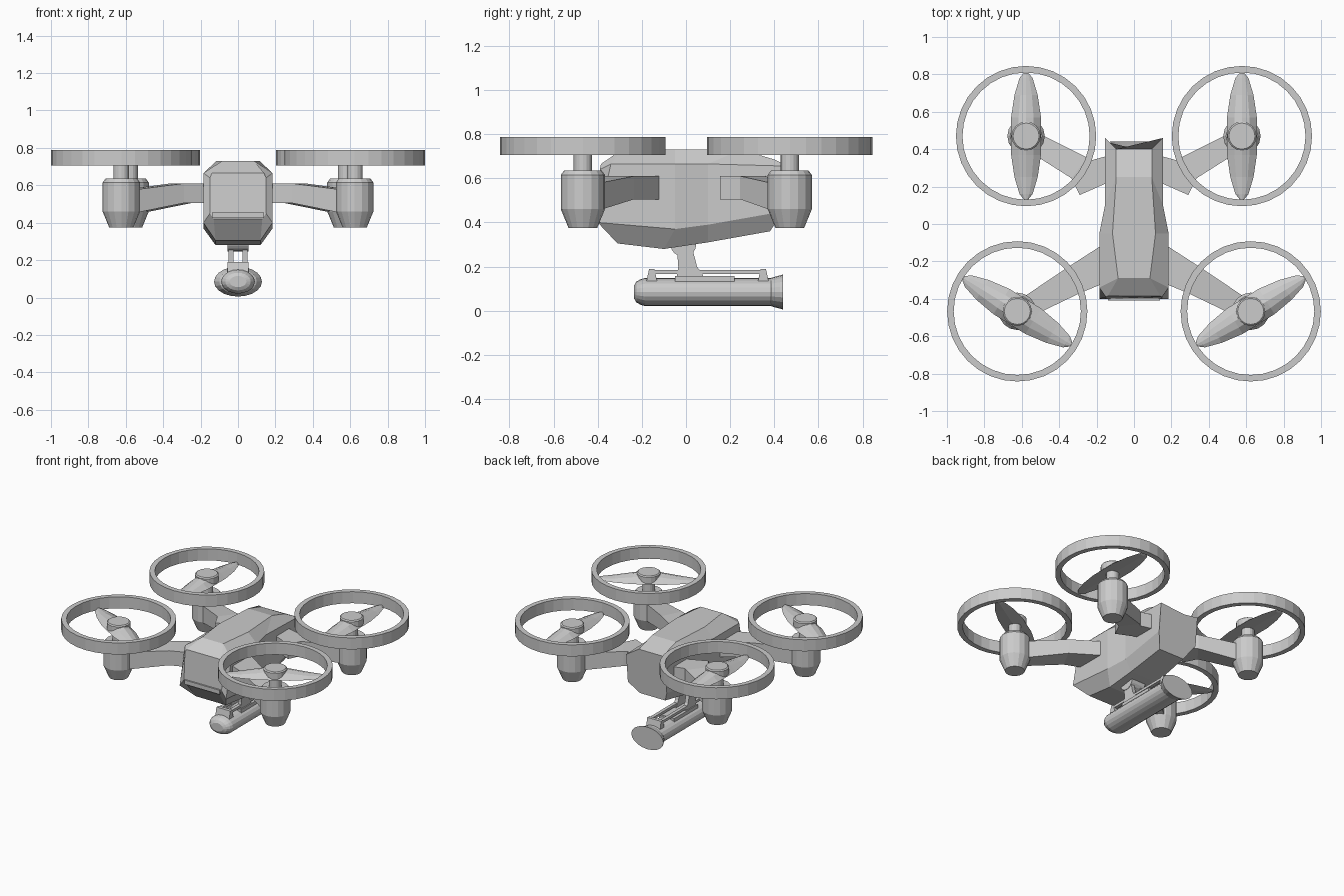
import bpy, bmesh, math
from mathutils import Matrix, Vector

if "Cube" in bpy.data.objects:
    bpy.data.objects.remove(bpy.data.objects["Cube"])

GREY = (0.6, 0.6, 0.6, 1)
mat = bpy.data.materials.new("light_grey")
mat.use_nodes = True
mat.diffuse_color = GREY
mat.node_tree.nodes["Principled BSDF"].inputs["Base Color"].default_value = GREY


def finish(name, bm, loc=(0, 0, 0)):
    bmesh.ops.recalc_face_normals(bm, faces=bm.faces)
    me = bpy.data.meshes.new(name)
    bm.to_mesh(me)
    bm.free()
    me.materials.append(mat)
    ob = bpy.data.objects.new(name, me)
    ob.location = loc
    bpy.context.collection.objects.link(ob)
    return ob


def loft(name, sections, closed=False, loc=(0, 0, 0)):
    """Skin a row of equal-length loops; cap the ends unless closed."""
    bm = bmesh.new()
    rows = [[bm.verts.new(p) for p in s] for s in sections]
    pairs = list(zip(rows, rows[1:]))
    if closed:
        pairs.append((rows[-1], rows[0]))
    else:
        bm.faces.new(rows[0])
        bm.faces.new(rows[-1])
    n = len(rows[0])
    for a, b in pairs:
        for i in range(n):
            j = (i + 1) % n
            bm.faces.new((a[i], a[j], b[j], b[i]))
    return finish(name, bm, loc)


def lathe(name, profile, loc, sides=16, closed=False):
    """Turn (radius, z) points about the z axis."""
    loops = [[(r * math.cos(2 * math.pi * i / sides), r * math.sin(2 * math.pi * i / sides), z)
              for i in range(sides)] for r, z in profile]
    return loft(name, loops, closed, loc)


def box(name, lo, hi):
    loops = [[(lo[0], lo[1], z), (hi[0], lo[1], z), (hi[0], hi[1], z), (lo[0], hi[1], z)]
             for z in (lo[2], hi[2])]
    return loft(name, loops)


def plate(name, x0, x1, outline):
    """Extrude a (y, z) outline across x."""
    return loft(name, [[(x, y, z) for y, z in outline] for x in (x0, x1)])


# Hull: half-sections as top, shoulder, lower side, bottom
stations = [
    [(.095, .40, .685), (.155, .46, .655), (.155, .44, .45), (.10, .38, .36)],
    [(.095, .25, .73), (.155, .10, .665), (.155, .10, .39), (.11, .10, .31)],
    [(.115, -.05, .73), (.185, -.05, .665), (.185, -.05, .37), (.12, -.10, .28)],
    [(.085, -.29, .73), (.185, -.34, .665), (.185, -.40, .40), (.12, -.31, .305)],
    [(.14, -.385, .665), (.15, -.39, .64), (.15, -.40, .45), (.13, -.40, .42)],
]
loft("hull", [s + [(-x, y, z) for x, y, z in reversed(s)] for s in stations])
box("nose_strip", (-.14, -.41, .425), (.14, -.39, .455))

# Arms: inner and outer plan edges with bottom and top heights
front_arm = [((.12, -.08), (.12, -.30), .505, .61),
             ((.36, -.235), (.29, -.37), .505, .61),
             ((.62, -.41), (.56, -.50), .45, .575)]
rear_arm = [((.12, .23), (.12, .37), .505, .61),
            ((.29, .155), (.23, .34), .505, .61),
            ((.335, .245), (.25, .355), .505, .61),
            ((.58, .40), (.52, .49), .45, .575)]
MOTOR = [(.065, .375), (.1, .46), (.1, .615), (.085, .635), (.042, .635), (.042, .735)]
GUARD = [(.34, .705), (.375, .705), (.375, .788), (.34, .788)]
# Blade stations: distance along, half chord, crown height
BLADE = [(.338, .012, .722), (.31, .035, .726), (.22, .062, .735), (.10, .080, .757), (.055, .080, .767)]


def propeller(name, x, y, angle):
    rows = BLADE + [(-d, c, h) for d, c, h in reversed(BLADE)]
    rot = Matrix.Rotation(angle, 3, 'Z')
    loops = []
    for d, c, h in rows:
        edge = .715
        sec = [(-c, edge), (-c * .5, edge + (h - edge) * .75), (0, h),
               (c * .5, edge + (h - edge) * .75), (c, edge), (0, edge - .006)]
        loops.append([rot @ Vector((d, s, z)) for s, z in sec])
    loft(name, loops, loc=(x, y, 0))


for side, sx in (("left", 1), ("right", -1)):
    for end, x, y, arm, ang in (("front", .624, -.467, front_arm, math.radians(31.7)),
                                ("rear", .577, .47, rear_arm, math.pi / 2)):
        tag = f"{end}_{side}"
        loft(f"{tag}_arm", [[(sx * a[0], a[1], lo), (sx * b[0], b[1], lo),
                             (sx * b[0], b[1], hi), (sx * a[0], a[1], hi)]
                            for a, b, lo, hi in arm])
        lathe(f"{tag}_motor", MOTOR, (sx * x, y, 0))
        lathe(f"{tag}_guard_ring", GUARD, (sx * x, y, 0), 32, True)
        lathe(f"{tag}_propeller_hub", [(.078, .72), (.078, .765), (.07, .772)], (sx * x, y, 0))
        propeller(f"{tag}_propeller", sx * x, y, sx * ang)

# Slung tube with domed nose and flared tail: y, half width, half height
TUBE = [(-.235, .045, .03), (-.225, .068, .047), (-.205, .083, .058), (-.185, .09, .064),
        (.385, .09, .064), (.39, .10, .066), (.425, .122, .075), (.44, .128, .08)]
loft("slung_tube", [[(w * math.cos(t * math.pi / 10), y, .085 + h * math.sin(t * math.pi / 10))
                     for t in range(20)] for y, w, h in TUBE])

# Mount: pivot drum, cheek plates and rails over the tube
drum = [(-.012 + .058 * math.cos(a * math.pi / 8), .298 + .052 * math.sin(a * math.pi / 8))
        for a in range(16)]
plate("pivot_drum", -.055, .055, drum)
for side, sx in (("left", 1), ("right", -1)):
    plate(f"{side}_mount_cheek", sx * .025, sx * .052,
          [(-.045, .13), (.085, .13), (.075, .165), (.05, .20), (.032, .27), (-.04, .27), (-.035, .2)])
    box(f"{side}_rail", (sx * .04 - .012, -.16, .167), (sx * .04 + .012, .35, .185))
for name, y0, y1 in (("front_rail_bracket", -.175, -.135), ("rear_rail_bracket", .33, .37)):
    plate(name, -.055, .055, [(y0 - .005, .13), (y1 + .005, .13), (y1 - .008, .19), (y0 + .008, .19)])
box("mount_saddle", (-.06, -.05, .12), (.06, .22, .157))
